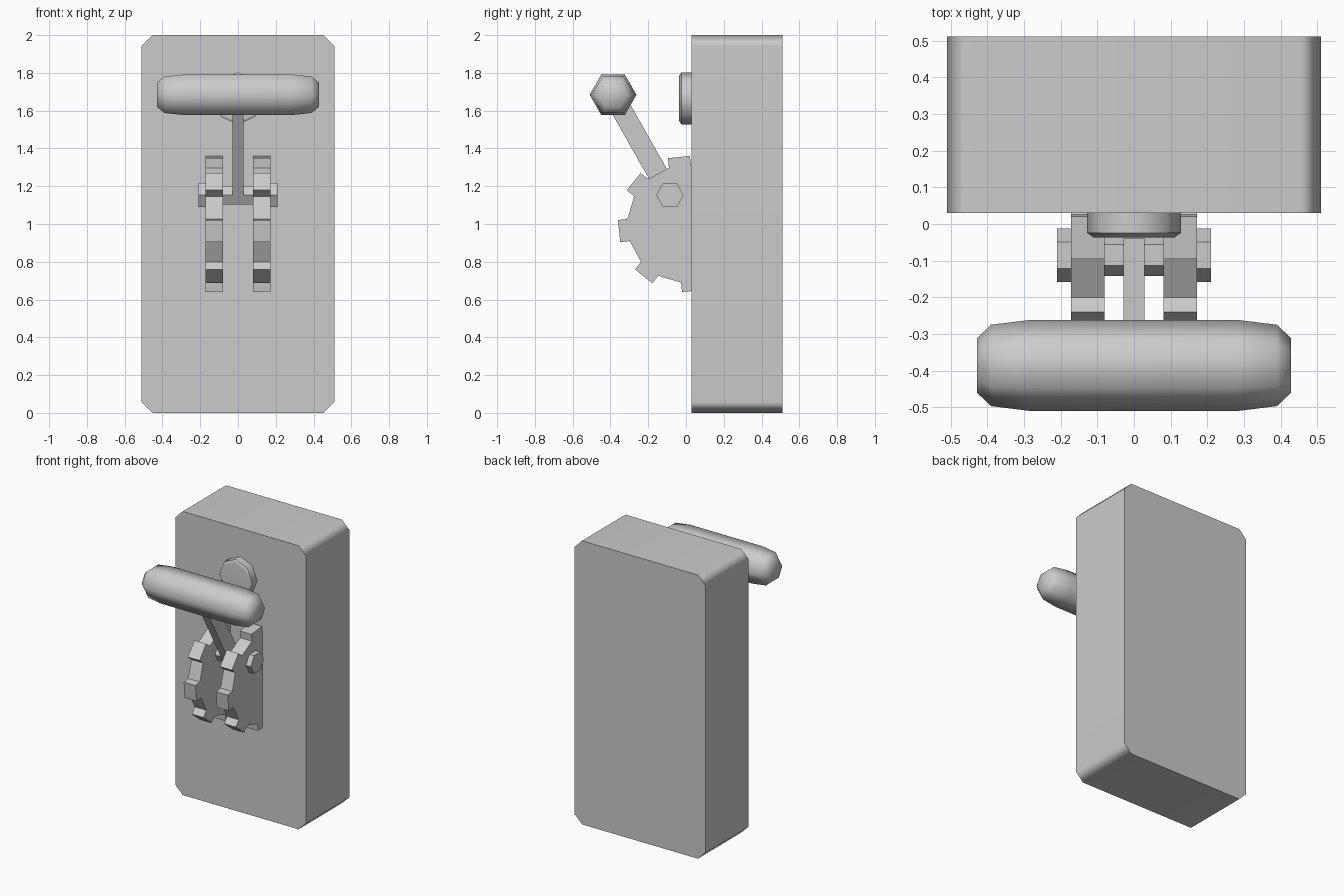
import bpy, bmesh, math
from mathutils import Vector

cube = bpy.data.objects.get("Cube")
if cube:
    bpy.data.objects.remove(cube, do_unlink=True)

grey = bpy.data.materials.new("plain grey")
grey.use_nodes = True
COLOUR = (0.6, 0.6, 0.6, 1)
grey.diffuse_color = COLOUR
grey.node_tree.nodes["Principled BSDF"].inputs["Base Color"].default_value = COLOUR


def loft(name, rings, smooth=None, weighted=False):
    """Skin a list of equal-sized point rings and cap both ends."""
    bm = bmesh.new()
    loops = [[bm.verts.new(p) for p in ring] for ring in rings]
    n = len(loops[0])
    for a, b in zip(loops, loops[1:]):
        for i in range(n):
            j = (i + 1) % n
            bm.faces.new((a[i], a[j], b[j], b[i]))
    bm.faces.new(loops[0])
    bm.faces.new(loops[-1])
    bmesh.ops.recalc_face_normals(bm, faces=bm.faces[:])
    mesh = bpy.data.meshes.new(name)
    bm.to_mesh(mesh)
    bm.free()
    mesh.materials.append(grey)
    obj = bpy.data.objects.new(name, mesh)
    bpy.context.collection.objects.link(obj)
    if smooth:
        bpy.ops.object.select_all(action='DESELECT')
        obj.select_set(True)
        bpy.context.view_layer.objects.active = obj
        bpy.ops.object.shade_smooth_by_angle(angle=math.radians(smooth))
    if weighted:
        mod = obj.modifiers.new("even_shading", 'WEIGHTED_NORMAL')
        mod.keep_sharp = True
    return obj


def circle(n, r):
    return [(r * math.cos(math.tau * i / n), r * math.sin(math.tau * i / n)) for i in range(n)]


def along_x(profile, centre, x):
    return [(x, centre[0] + u, centre[1] + v) for u, v in profile]


# Backing block with chamfered corners
w, h, c = 0.51, 2.0, 0.058
outline = [(-w + c, 0), (w - c, 0), (w, c), (w, h - c),
           (w - c, h), (-w + c, h), (-w, h - c), (-w, c)]
loft("backing_block", [[(x, y, z) for x, z in outline] for y in (0.03, 0.512)], 50, True)

# Pair of toothed wheels, half sunk in the block
gear = []
for k in range(8):
    mid = 6 + 45 * k
    for da, r in ((-10.9, 0.311), (-9.3, 0.361), (9.3, 0.361), (10.9, 0.311)):
        a = math.radians(mid + da)
        gear.append((r * math.cos(a), r * math.sin(a)))
for side, s in (("left", 1), ("right", -1)):
    loft(side + "_gear", [along_x(gear, (0, 1.0), s * x) for x in (0.08, 0.172)])

# Hexagonal axle and its end nuts
PIVOT = (-0.085, 1.153)
loft("axle", [along_x(circle(6, 0.057), PIVOT, x) for x in (-0.1, 0.1)])
for side, s in (("left", 1), ("right", -1)):
    loft(side + "_axle_nut", [along_x(circle(6, 0.073), PIVOT, s * x) for x in (0.165, 0.21)])

# Leaning lever arm from axle to grip
GRIP = (-0.386, 1.684)
a, b = Vector(PIVOT), Vector(GRIP)
d = (b - a).normalized()
side = Vector((-d.y, d.x)) * 0.054
arm = [a + side, a - side, b - side, b + side]
loft("lever_arm", [[(x, p.x, p.y) for p in arm] for x in (-0.029, 0.029)])

# Rounded six-sided grip
steps = [(0.428, 0.075), (0.39, 0.111), (0.285, 0.124)]
rings = [(-x, r) for x, r in steps] + [(x, r) for x, r in reversed(steps)]
loft("grip", [along_x(circle(6, r), GRIP, x) for x, r in rings], 75)

# Eight-sided indicator lamp above the wheels
lamp = [(0.05, 1.0), (-0.024, 1.0), (-0.037, 0.86)]
loft("indicator_lamp", [[(0.128 * k * u, y, 1.665 + 0.138 * k * v) for u, v in circle(8, 1)]
                        for y, k in lamp], 50, True)
